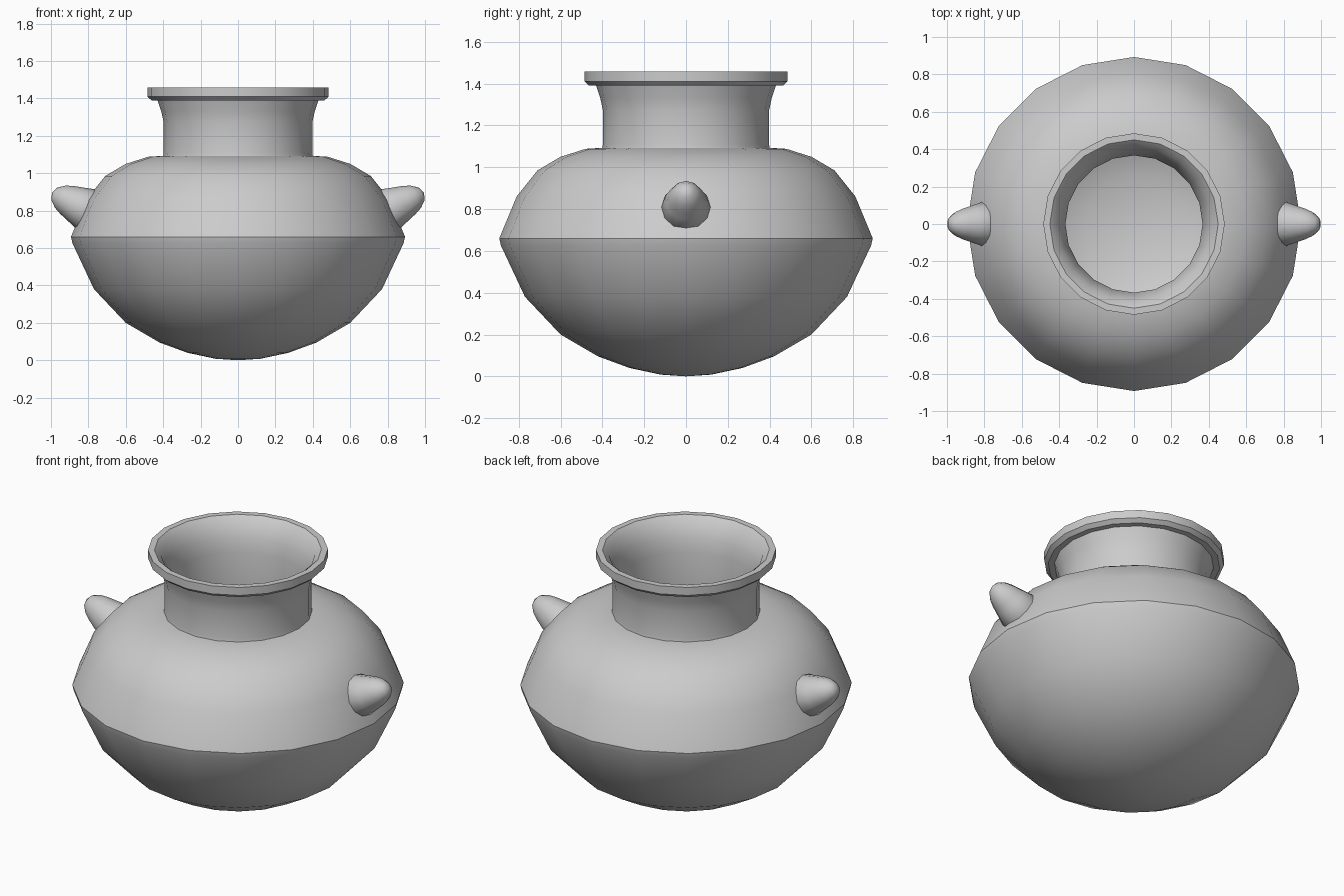
import bpy, bmesh, math
from mathutils import Matrix, Vector

if "Cube" in bpy.data.objects:
    bpy.data.objects.remove(bpy.data.objects["Cube"])


def lathe(name, profile, sides, matrix=Matrix.Identity(4), angle=35):
    """Revolve an (r, z) profile around z, then place it with a matrix."""
    bm = bmesh.new()
    verts = [bm.verts.new((r, 0, z)) for r, z in profile]
    edges = [bm.edges.new(p) for p in zip(verts, verts[1:])]
    bmesh.ops.spin(bm, geom=verts + edges, cent=(0, 0, 0), axis=(0, 0, 1),
                   angle=2 * math.pi, steps=sides, use_merge=True)
    bmesh.ops.remove_doubles(bm, verts=bm.verts, dist=0.0005)
    bmesh.ops.recalc_face_normals(bm, faces=bm.faces)
    bm.transform(matrix)
    mesh = bpy.data.meshes.new(name)
    bm.to_mesh(mesh)
    bm.free()
    obj = bpy.data.objects.new(name, mesh)
    bpy.context.collection.objects.link(obj)
    bpy.ops.object.select_all(action='DESELECT')
    bpy.context.view_layer.objects.active = obj
    obj.select_set(True)
    bpy.ops.object.shade_smooth_by_angle(angle=math.radians(angle))
    return obj


# Pot: outer bowl, shoulder, neck and rim, then back down the inside
outer = [(0, 0), (0.12, 0.008), (0.27, 0.04), (0.42, 0.095), (0.60, 0.20),
         (0.77, 0.38), (0.885, 0.625), (0.893, 0.66), (0.81, 0.86),
         (0.71, 0.985), (0.60, 1.05), (0.48, 1.088), (0.40, 1.093)]
neck = [(0.397, 1.11), (0.397, 1.27), (0.41, 1.33), (0.43, 1.39)]
rim = [(0.463, 1.39), (0.485, 1.41), (0.485, 1.457), (0.45, 1.457), (0.415, 1.425)]
inner = [(0.385, 1.35), (0.367, 1.27), (0.367, 1.07), (0.47, 1.055),
         (0.585, 1.02), (0.69, 0.955), (0.78, 0.84), (0.855, 0.645),
         (0.74, 0.40), (0.58, 0.23), (0.40, 0.125), (0.26, 0.075), (0, 0.05)]
lathe("pot_body", outer + neck + rim + inner, 20)

# Lug knobs standing out from the shoulder on both sides
knob = [(0.105, -0.02), (0.117, 0.02), (0.098, 0.08), (0.083, 0.13),
        (0.066, 0.17), (0.038, 0.205), (0, 0.22)]
for side, label in ((1, "right"), (-1, "left")):
    direction = Vector((0.9 * side, 0, 0.44))
    place = Matrix.Translation((0.797 * side, 0, 0.80)) @ \
        direction.to_track_quat('Z', 'Y').to_matrix().to_4x4()
    lathe("knob_" + label, knob, 12, place, 50)
